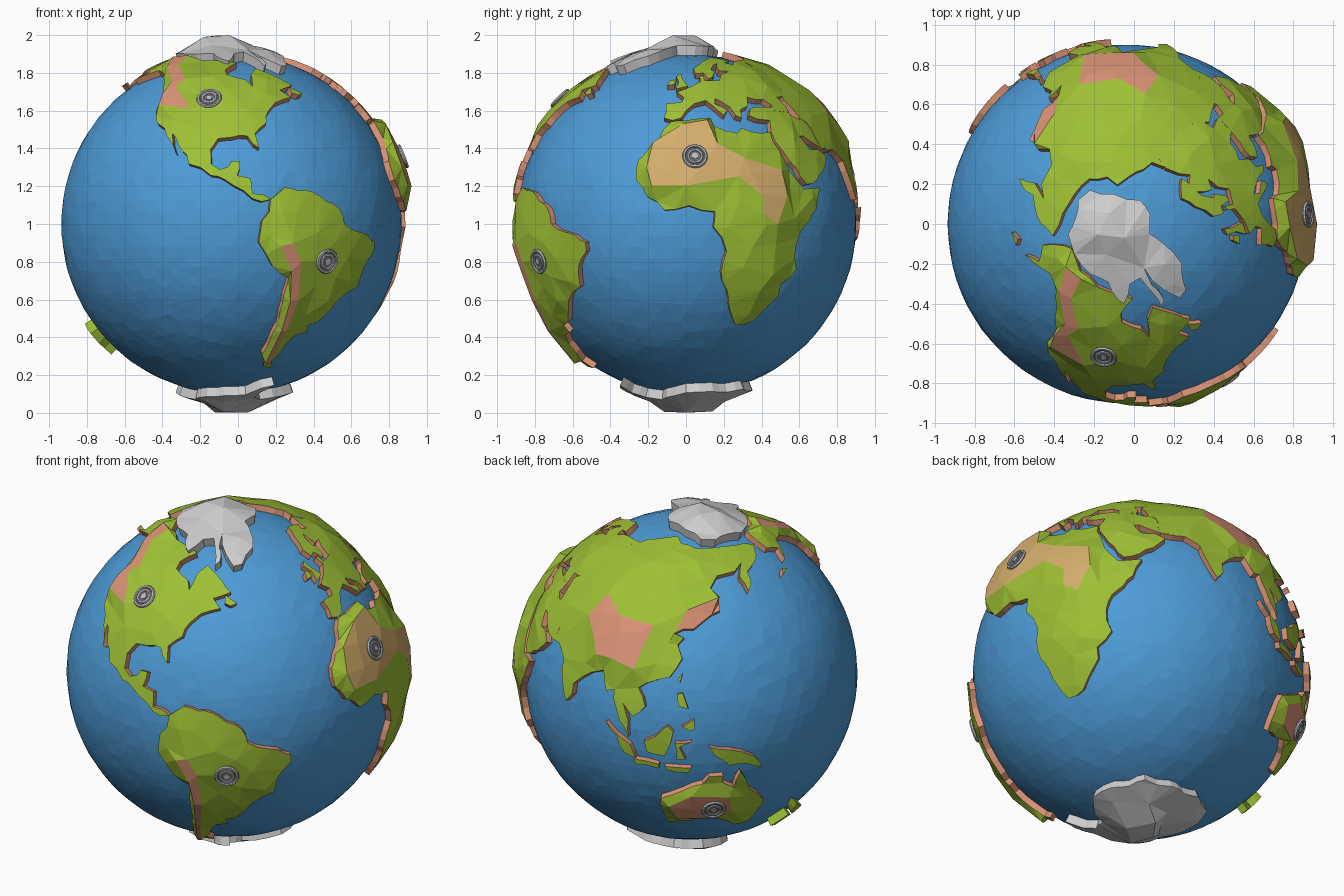
import bpy, bmesh, math, random
from mathutils import Vector
from mathutils.geometry import delaunay_2d_cdt, intersect_point_line
from mathutils.bvhtree import BVHTree

if "Cube" in bpy.data.objects:
    bpy.data.objects.remove(bpy.data.objects["Cube"])

random.seed(4)
CENTRE = Vector((-0.035, 0, 1.0))
R = 0.90


def material(name, r, g, b):
    m = bpy.data.materials.new(name)
    m.diffuse_color = (r, g, b, 1)
    m.use_nodes = True
    m.node_tree.nodes["Principled BSDF"].inputs["Base Color"].default_value = m.diffuse_color
    return m


OCEAN = material("ocean blue", 0.075, 0.33, 0.68)
GREEN = material("grass green", 0.34, 0.53, 0.035)
CLAY = material("terracotta", 0.70, 0.29, 0.18)
SAND = material("desert sand", 0.66, 0.42, 0.15)
ICE = material("ice grey", 0.62, 0.62, 0.63)
STEEL = material("marker light grey", 0.50, 0.51, 0.53)
DARK = material("marker dark grey", 0.16, 0.16, 0.17)


def add_object(name, bm, mats):
    me = bpy.data.meshes.new(name)
    bm.to_mesh(me)
    bm.free()
    for m in mats:
        me.materials.append(m)
    ob = bpy.data.objects.new(name, me)
    ob.location = CENTRE
    bpy.context.collection.objects.link(ob)
    return ob


def direction(lon, lat):
    a, b = math.radians(lon), math.radians(lat)
    return Vector((math.cos(b) * math.cos(a), math.cos(b) * math.sin(a), math.sin(b)))


def inside(p, poly):
    hit = False
    for a, b in zip(poly, poly[1:] + poly[:1]):
        if (a.y > p.y) != (b.y > p.y) and p.x < (b.x - a.x) * (p.y - a.y) / (b.y - a.y) + a.x:
            hit = not hit
    return hit


def gap(p, poly):
    best = 1e9
    for a, b in zip(poly, poly[1:] + poly[:1]):
        q, t = intersect_point_line(p, a, b)
        best = min(best, (p - a.lerp(b, min(1, max(0, t))).to_2d()).length)
    return best


def jagged(a, b):
    """Break a long coast edge into an irregular line."""
    d = b - a
    if d.length < 5:
        return [a]
    m = (a + b) / 2 + Vector((-d.y, d.x)) * random.uniform(-0.09, 0.09)
    return jagged(a, m) + jagged(m, b)


def land(name, outline, patches=(), top=GREEN, wall=CLAY, edge=0.033, bump=0.02):
    """Raised plate from a (lon, lat) coast; patches are (outline, material, lift)."""
    dirs = [direction(*p) for p in outline]
    turn = sum(dirs, Vector()).normalized().rotation_difference(Vector((0, 0, 1)))

    def flat(v):
        p = turn @ v
        return p.xy.normalized() * math.degrees(math.acos(max(-1, min(1, p.z))))

    def lift_up(p):
        a = math.radians(p.length)
        d = p.normalized() * math.sin(a)
        return turn.inverted() @ Vector((d.x, d.y, math.cos(a)))

    raw = [flat(d) for d in dirs]
    coast = []
    for a, b in zip(raw, raw[1:] + raw[:1]):
        coast += jagged(a, b)
    areas = [([flat(direction(*p)) for p in poly], m, h) for poly, m, h in patches]
    pts, edges = [], []
    for loop in [coast] + [a[0] for a in areas]:
        n, k = len(pts), len(loop)
        pts += loop
        edges += [(n + i, n + (i + 1) % k) for i in range(k)]
    # scattered inner points give the faceted relief
    step = 8.5
    for i in range(-9, 10):
        for j in range(-9, 10):
            p = Vector(((i + j % 2 / 2 + random.uniform(-.3, .3)) * step,
                        (j + random.uniform(-.3, .3)) * step))
            if inside(p, coast) and gap(p, coast) > 2.5 and all(gap(p, a[0]) > 2 for a in areas):
                pts.append(p)
    verts, _, faces, *_ = delaunay_2d_cdt(pts, edges, [], 0, 1e-4)

    bm = bmesh.new()
    mats = [top, wall] + [a[1] for a in areas]
    made = {}

    def vertex(i):
        if i not in made:
            p = verts[i].to_2d()
            d = gap(p, coast)
            h = edge + bump * random.uniform(0.3, 1) * min(1, d / 7)
            for poly, _, up in areas:
                if d > 0.05 and (inside(p, poly) or gap(p, poly) < 0.05):
                    h = edge + up
            if d < 0.05:
                h = edge
            made[i] = bm.verts.new(lift_up(p) * (R + h))
        return made[i]

    for f in faces:
        c = sum((verts[i].to_2d() for i in f), Vector((0, 0))) / len(f)
        if not inside(c, coast):
            continue
        face = bm.faces.new([vertex(i) for i in f])
        for k, a in enumerate(areas):
            if inside(c, a[0]):
                face.material_index = 2 + k
    # coast walls going down into the sea
    rim = [e for e in bm.edges if e.is_boundary]
    new = bmesh.ops.extrude_edge_only(bm, edges=rim)["geom"]
    for g in new:
        if isinstance(g, bmesh.types.BMVert):
            g.co = g.co.normalized() * (R - 0.03)
        elif isinstance(g, bmesh.types.BMFace):
            g.material_index = 1
    bm.normal_update()
    tree = BVHTree.FromBMesh(bm)
    add_object(name, bm, mats)
    return tree


# ocean ball
bm = bmesh.new()
bmesh.ops.create_icosphere(bm, subdivisions=5, radius=R)
for v in bm.verts:
    v.co *= 1 + random.uniform(-0.002, 0.002)
add_object("ocean", bm, [OCEAN])

# continents
rockies = [(-145, 67), (-130, 68), (-127, 61), (-115, 53), (-118, 49), (-107, 39.5),
           (-122, 41), (-123, 46), (-122, 52), (-135, 60)]
north_america = land("north_america", [
    (-166, 62), (-161, 69), (-156, 71), (-135, 69), (-115, 68), (-95, 68), (-86, 66), (-94, 61),
    (-93, 58), (-82, 55), (-79, 51.5), (-78, 58), (-73, 62), (-66, 59), (-61, 56), (-56, 52),
    (-65, 49.5), (-61, 46), (-70, 43.5), (-74, 40), (-76, 35), (-81, 31), (-80, 25.5), (-82, 27),
    (-84, 30), (-90, 29.5), (-95, 29), (-97.5, 25), (-97, 20), (-94, 18), (-91, 19), (-90, 21),
    (-87, 21), (-88, 16), (-83.5, 15), (-83, 10), (-79, 9.5), (-77, 8), (-80, 7.3), (-83, 8.3),
    (-86, 11), (-92, 14.5), (-97, 16), (-105, 20), (-106, 23), (-113, 31), (-110, 23.5),
    (-115, 30), (-117, 33), (-121, 35), (-124, 40), (-124, 47), (-130, 54), (-137, 58.5),
    (-147, 60.5), (-152, 59), (-163, 55), (-157, 59)], [(rockies, CLAY, 0.03)])

andes = [(-74, -7), (-70, -6), (-67, -12), (-66, -25), (-68, -36), (-71, -50), (-73, -50),
         (-70, -36), (-69, -25), (-70, -15)]
south_america = land("south_america", [
    (-77, 8), (-72, 12), (-62, 10.5), (-52, 5), (-50, 0), (-44, -2.5), (-35, -6), (-35, -9),
    (-39, -14), (-40, -21), (-48, -26), (-54, -34), (-58, -35), (-57, -38), (-62, -39), (-65, -43),
    (-66, -47), (-69, -51), (-66, -55), (-72, -54), (-75, -48), (-73, -40), (-71.5, -30),
    (-70, -18), (-76, -14), (-81, -6), (-80, 1), (-77.5, 4)], [(andes, CLAY, 0.03)], bump=0.025)

sahara = [(-11.5, 26.5), (-1, 33), (8, 34.5), (11, 26), (20, 21), (33, 17), (34, 9), (30, 0),
          (25, 3), (25, 9), (17, 15), (0, 12), (-11, 12), (-13, 18)]
africa = land("africa", [
    (-6, 35.5), (0, 36), (10, 37), (11, 34), (15, 32), (20, 31), (22, 33), (30, 31), (34, 31.5),
    (34, 28), (37, 21), (40, 15), (43, 11.5), (51, 12), (48, 5), (41, -2), (39, -7), (40.5, -15),
    (35, -20), (35, -24), (32.5, -27), (27, -33.5), (20, -35), (18, -32), (14.5, -22), (12, -16),
    (13.5, -9), (9, -1), (9.5, 4), (5, 4.5), (1, 6), (-7, 4.5), (-13, 9), (-17, 14.5), (-17, 21),
    (-10, 29)], [(sahara, SAND, 0.042)], bump=0.04)

land("europe", [
    (-9, 37), (-9, 43), (-2, 43.5), (-1, 46), (-4.5, 48.5), (2, 51), (8, 54), (8, 57), (10.5, 57.5),
    (10.5, 54.5), (19, 54.5), (22, 58), (29, 60), (22, 60.5), (25, 65.5), (21, 64.5), (17, 61),
    (19, 60), (16, 56.5), (13, 55.5), (11, 59), (6, 58.5), (5, 62), (14, 67.5), (25, 71),
    (40, 67.5), (33, 66.5), (38, 64.5), (44, 67), (55, 68.5), (64, 67), (62, 50), (53, 46.5),
    (48, 46), (49.5, 41.5), (49, 39), (41, 40), (41, 42.5), (38, 45), (34, 45), (30, 46), (28, 42),
    (24, 40.5), (23.5, 37), (21, 38), (19.5, 41.5), (13.5, 45.5), (13, 43), (18, 40.5), (16, 38),
    (12, 42), (9, 44.5), (3.5, 43), (0, 40), (-2, 37), (-5.5, 36)])

land("middle_east", [
    (27, 38), (29, 41), (36, 41.5), (42, 41.5), (49, 41), (49, 38), (53, 36.5), (62, 38), (64, 25.5),
    (57, 26), (50, 30), (48, 30), (51, 25), (56, 25), (59.5, 22.5), (55, 17.5), (45, 13),
    (42.5, 15.5), (39, 21), (35, 28), (34.5, 31.5), (36, 36), (30.5, 36.5)], bump=0.03)

plateau = [(104, 25), (95, 27), (88, 27), (85, 32), (78, 38), (82, 47), (93, 41), (109, 40)]
north_east = [(118, 38), (123, 46), (139, 50), (144, 44), (128, 36)]
land("asia", [
    (57, 68.5), (68, 69), (73, 72), (87, 75), (104, 77.5), (113, 74), (130, 71.5), (150, 71),
    (170, 69.5), (189, 66), (180, 62.5), (171, 60), (163, 58), (162, 55), (157, 51), (156, 57),
    (163, 62), (155, 59.5), (142, 59), (136, 54.5), (140, 51), (139, 46), (131, 43), (126, 40),
    (121.5, 40), (118, 38.5), (122, 37), (119.5, 34.5), (121.5, 30), (117, 23.5), (109, 21),
    (106, 19), (109, 13), (105, 9), (101, 13), (103.5, 1.5), (100, 7), (98.5, 11), (97, 17),
    (94, 16), (91.5, 22.5), (86.5, 20.5), (80, 15), (80, 11), (77.5, 8), (74, 15), (72.5, 21),
    (67, 25), (58, 25.5), (57, 35), (54, 37), (53, 41), (51, 45), (57, 50)],
    [(plateau, CLAY, 0.035), (north_east, CLAY, 0.025)])

outback = [(117, -24), (125, -19), (138, -20), (140, -27), (132, -30), (120, -30)]
australia = land("australia", [
    (114, -22), (122, -18), (129, -15), (131, -12), (136, -12), (136, -15), (140, -17.5),
    (142, -11), (146, -19), (153, -26), (150, -37), (144, -38.5), (138, -34), (131, -31.5),
    (124, -34), (116, -35), (114, -28)], [(outback, CLAY, 0.03)], bump=0.025)

# polar ice; the northern cap is traced in plan and put on the sphere
plan = [(-.33, -.05), (-.3, -.15), (-.22, -.25), (-.13, -.29), (-.08, -.38), (-.05, -.4),
        (-.02, -.3), (.03, -.27), (.08, -.33), (.14, -.42), (.15, -.38), (.05, -.22), (.15, -.33),
        (.23, -.37), (.26, -.33), (.24, -.2), (.15, -.1), (.08, -.05), (.08, .05), (.03, .12),
        (-.1, .15), (-.22, .17), (-.28, .12)]
cap = [(math.degrees(math.atan2(y, x + .035)),
        math.degrees(math.acos(math.hypot(x + .035, y) / .95))) for x, y in plan]
land("north_ice", cap, [([(-100, 86), (150, 84), (200, 81)], ICE, 0.05)],
     top=ICE, wall=ICE, edge=0.052, bump=0.03)
land("south_ice", [
    (0, -70), (25, -69), (55, -67), (80, -68), (110, -67), (135, -67), (155, -70), (170, -73),
    (195, -78), (215, -76), (240, -74), (262, -73), (285, -72), (295, -66), (303, -64), (298, -70),
    (300, -75), (320, -78), (335, -75)], [([(0, -85), (90, -82), (170, -85), (250, -83)], ICE, 0.052)],
    top=ICE, wall=ICE, edge=0.05, bump=0.025)

# islands
land("british_island", [(-5, 50), (1, 51.5), (-2, 55.5), (-3, 58.5), (-6, 57), (-4, 54)])
land("irish_island", [(-10, 52), (-6, 52.3), (-6, 55), (-9, 54.5)])
land("atlantic_island", [(-59, 51), (-53, 48), (-56, 47), (-59, 48)])
land("aleutian_island", [(-176, 51.5), (-172, 53.5), (-169, 52.5)])
land("sumatra", [(95, 5.5), (104, -1), (106, -6), (102, -4.5)])
land("java", [(105, -6.3), (114, -7.3), (114, -9), (106, -8.3)])
land("lesser_sunda", [(116, -8), (125, -8.3), (124, -10), (117, -9.5)])
land("borneo", [(109, 1), (113, 3), (117, 7), (119, 5), (116, -4), (110, -3)])
land("sulawesi", [(119.5, 1), (125, 1.5), (121, -.5), (123, -5), (120, -5)])
land("new_guinea", [(131, -.5), (138, -2), (147, -6), (150, -10.5), (144, -8), (138, -8), (133, -4)])
land("luzon", [(120, 18), (122, 18.5), (124, 13), (120.5, 14)])
land("mindanao", [(122, 7), (126, 9.5), (126, 6), (124.5, 5.5)])
land("taiwan", [(120, 23), (121.8, 25), (121, 22)])
land("north_zealand", [(172, -34), (178.5, -38), (176, -42), (173, -39)], wall=GREEN, edge=0.045)
land("south_zealand", [(172, -40.5), (175, -42), (170, -47), (166, -46)], wall=GREEN, edge=0.045)

# ringed markers standing on four continents
for label, tree, lon, lat in (("north_america", north_america, -100, 44.5),
                              ("south_america", south_america, -57, -12),
                              ("africa", africa, 3, 21.5), ("australia", australia, 133, -25)):
    d = direction(lon, lat)
    spot = CENTRE + tree.ray_cast(d * 1.5, -d)[0] + d * 0.004
    rot = d.to_track_quat('Z', 'Y').to_euler()

    def part(name, mat):
        ob = bpy.context.object
        ob.name = label + name
        ob.data.materials.append(mat)

    bpy.ops.mesh.primitive_cylinder_add(vertices=24, radius=0.056, depth=0.012, location=spot, rotation=rot)
    part("_marker_disc", DARK)
    for name, big, small in (("_outer_ring", 0.058, 0.009), ("_inner_ring", 0.036, 0.008)):
        bpy.ops.mesh.primitive_torus_add(major_radius=big, minor_radius=small, major_segments=24,
                                         minor_segments=6, location=spot + d * 0.004, rotation=rot)
        part(name, STEEL)
    bpy.ops.mesh.primitive_cylinder_add(vertices=6, radius=0.018, depth=0.02, location=spot + d * 0.002, rotation=rot)
    part("_marker_hub", STEEL)
